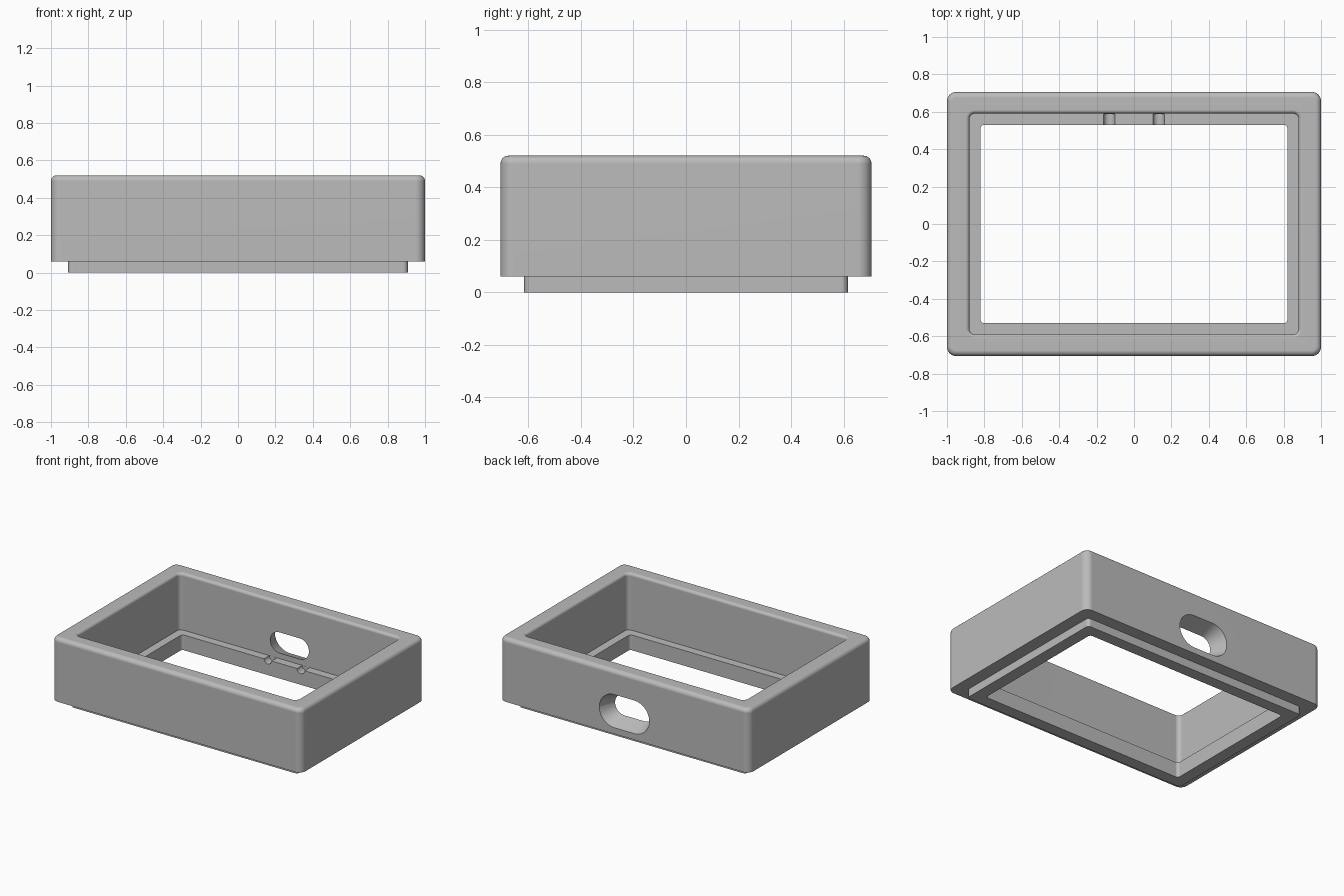
import bpy, bmesh
from math import sin, cos, pi, radians

cube = bpy.data.objects.get("Cube")
if cube:
    bpy.data.objects.remove(cube, do_unlink=True)

STEPS = 7                      # segments per rounded quarter
LEDGE_Z, TOP_Z = 0.11, 0.52
CAVITY_Y, OUTER_Y = 0.59, 0.706

grey = bpy.data.materials.new("plain_grey")
grey.use_nodes = True
grey.diffuse_color = (0.5, 0.5, 0.5, 1)
grey.node_tree.nodes["Principled BSDF"].inputs["Base Color"].default_value = (0.5, 0.5, 0.5, 1)


def rounded_rect(hx, hy, r):
    """Outline of a rounded rectangle, counter-clockwise."""
    pts = []
    for q, (sx, sy) in enumerate([(1, 1), (-1, 1), (-1, -1), (1, -1)]):
        for i in range(STEPS + 1):
            a = pi / 2 * (q + i / STEPS)
            pts.append((sx * (hx - r) + r * cos(a), sy * (hy - r) + r * sin(a)))
    return pts


def loft(name, rings, closed):
    """Skin a list of equal rings; closed joins last to first, else ends are capped."""
    bm = bmesh.new()
    loops = [[bm.verts.new(p) for p in ring] for ring in rings]
    n = len(loops[0])
    pairs = list(zip(loops, loops[1:]))
    if closed:
        pairs.append((loops[-1], loops[0]))
    else:
        bm.faces.new(loops[0])
        bm.faces.new(loops[-1])
    for a, b in pairs:
        for i in range(n):
            j = (i + 1) % n
            bm.faces.new((a[i], a[j], b[j], b[i]))
    bmesh.ops.recalc_face_normals(bm, faces=bm.faces[:])
    mesh = bpy.data.meshes.new(name)
    bm.to_mesh(mesh)
    bm.free()
    obj = bpy.data.objects.new(name, mesh)
    bpy.context.collection.objects.link(obj)
    mesh.materials.append(grey)
    return obj


def level(hx, hy, r, z):
    return [(x, y, z) for x, y in rounded_rect(hx, hy, r)]


# Frame: lip, outer wall, rounded rim, cavity wall, ledge and opening
rings = [level(0.908, 0.616, 0.025, 0), level(0.908, 0.616, 0.025, 0.06),
         level(1, OUTER_Y, 0.05, 0.06)]
quarter = [pi / 2 * i / STEPS for i in range(STEPS + 1)]
R_OUT, R_IN = 0.03, 0.02
for a in quarter:
    d = R_OUT * (1 - cos(a))
    rings.append(level(1 - d, OUTER_Y - d, 0.05 - d, TOP_Z - R_OUT + R_OUT * sin(a)))
for a in reversed(quarter):
    d = R_IN * (1 - cos(a))
    rings.append(level(0.88 + d, CAVITY_Y + d, 0.03 + d, TOP_Z - R_IN + R_IN * sin(a)))
rings += [level(0.88, CAVITY_Y, 0.03, LEDGE_Z), level(0.82, 0.53, 0.02, LEDGE_Z),
          level(0.82, 0.53, 0.02, 0)]
frame = loft("case_frame", rings, True)


# Flared port slot through the back wall
def pill(y):
    r = 0.075 + 0.045 * (y - CAVITY_Y) / (OUTER_Y - CAVITY_Y)
    return [(x, y, z + 0.225) for x, z in rounded_rect(0.08 + r, r, r - 0.0005)]


cutters = [loft("slot_cutter", [pill(0.57), pill(0.73)], False)]

# Two round channels across the back ledge
for x in (-0.132, 0.132):
    ends = [[(x + 0.03 * cos(2 * pi * i / 24), y, LEDGE_Z + 0.03 * sin(2 * pi * i / 24))
             for i in range(24)] for y in (0.5, CAVITY_Y - 0.001)]
    cutters.append(loft("channel_cutter", ends, False))

bpy.context.view_layer.objects.active = frame
for c in cutters:
    mod = frame.modifiers.new("cut", "BOOLEAN")
    mod.operation, mod.solver, mod.object = "DIFFERENCE", "EXACT", c
    bpy.ops.object.modifier_apply(modifier=mod.name)
    bpy.data.objects.remove(c, do_unlink=True)

# Smooth fillets with crisp edges and flat walls
bpy.ops.object.select_all(action="DESELECT")
frame.select_set(True)
bpy.ops.object.shade_smooth_by_angle(angle=radians(30))
normals = frame.modifiers.new("flat_walls", "WEIGHTED_NORMAL")
normals.keep_sharp = True
